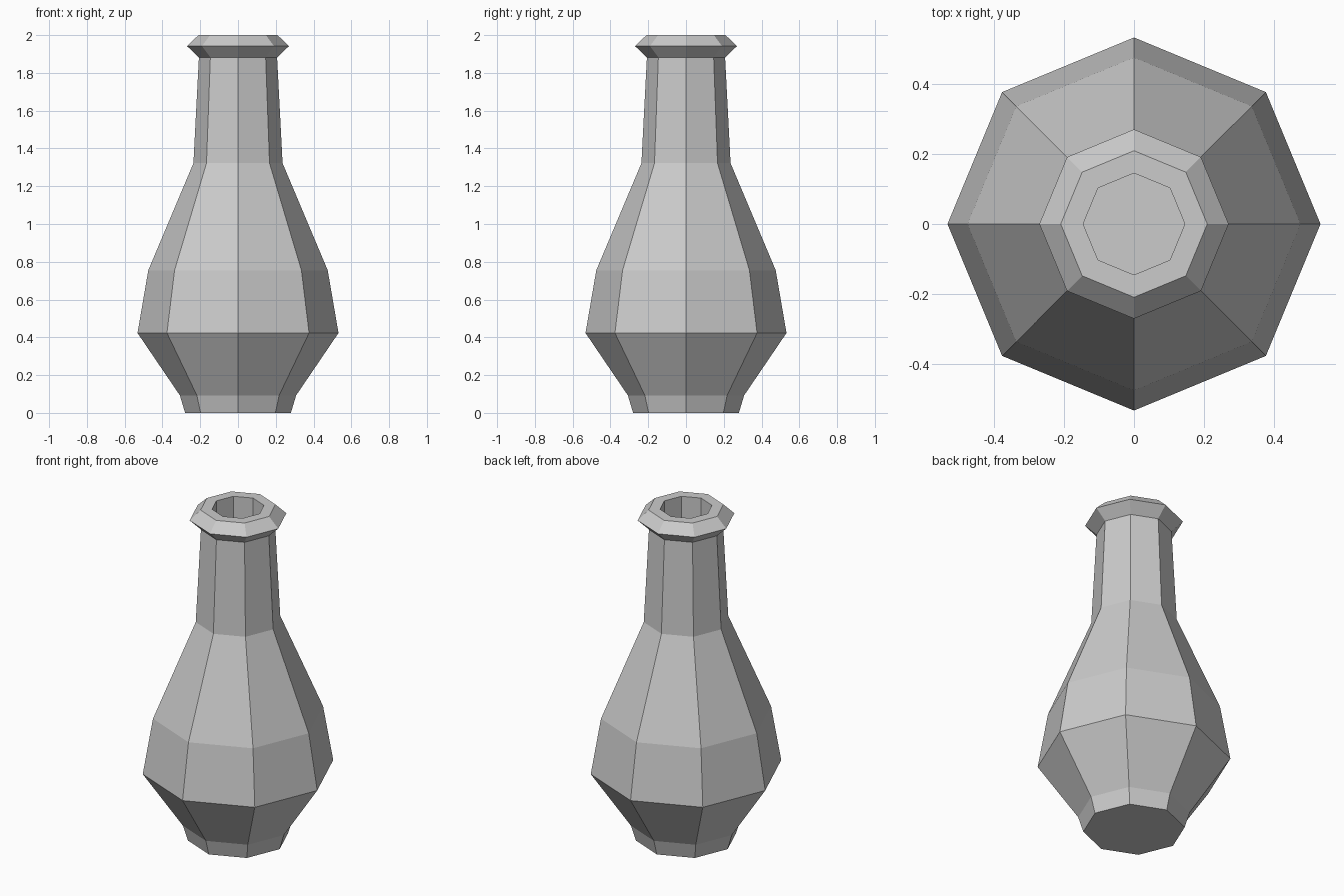
import bpy
import bmesh
from math import cos, sin, tau

cube = bpy.data.objects.get("Cube")
if cube:
    bpy.data.objects.remove(cube, do_unlink=True)

SIDES = 8

# Single plain grey for the whole vase
grey = bpy.data.materials.new("plain_grey")
grey.use_nodes = True
colour = (0.6, 0.6, 0.6, 1)
grey.diffuse_color = colour
grey.node_tree.nodes["Principled BSDF"].inputs["Base Color"].default_value = colour


def lathe(name, profile):
    """Spin a (radius, height) profile into a closed faceted solid."""
    bm = bmesh.new()
    rings = [[bm.verts.new((r * cos(tau * i / SIDES), r * sin(tau * i / SIDES), z))
              for i in range(SIDES)] for r, z in profile]
    for low, high in zip(rings, rings[1:]):
        for i in range(SIDES):
            j = (i + 1) % SIDES
            bm.faces.new((low[i], low[j], high[j], high[i]))
    # Base underneath and floor of the mouth
    bm.faces.new(rings[0][::-1])
    bm.faces.new(rings[-1])
    bmesh.ops.recalc_face_normals(bm, faces=bm.faces)
    mesh = bpy.data.meshes.new(name)
    bm.to_mesh(mesh)
    bm.free()
    mesh.materials.append(grey)
    obj = bpy.data.objects.new(name, mesh)
    bpy.context.collection.objects.link(obj)
    return obj


# Foot, belly, shoulder, neck, flared lip, then down inside the mouth
lathe("vase", [
    (0.28, 0), (0.308, 0.093), (0.532, 0.423), (0.475, 0.755),
    (0.236, 1.322), (0.207, 1.882), (0.27, 1.942), (0.209, 2),
    (0.145, 2), (0.145, 1.32),
])
